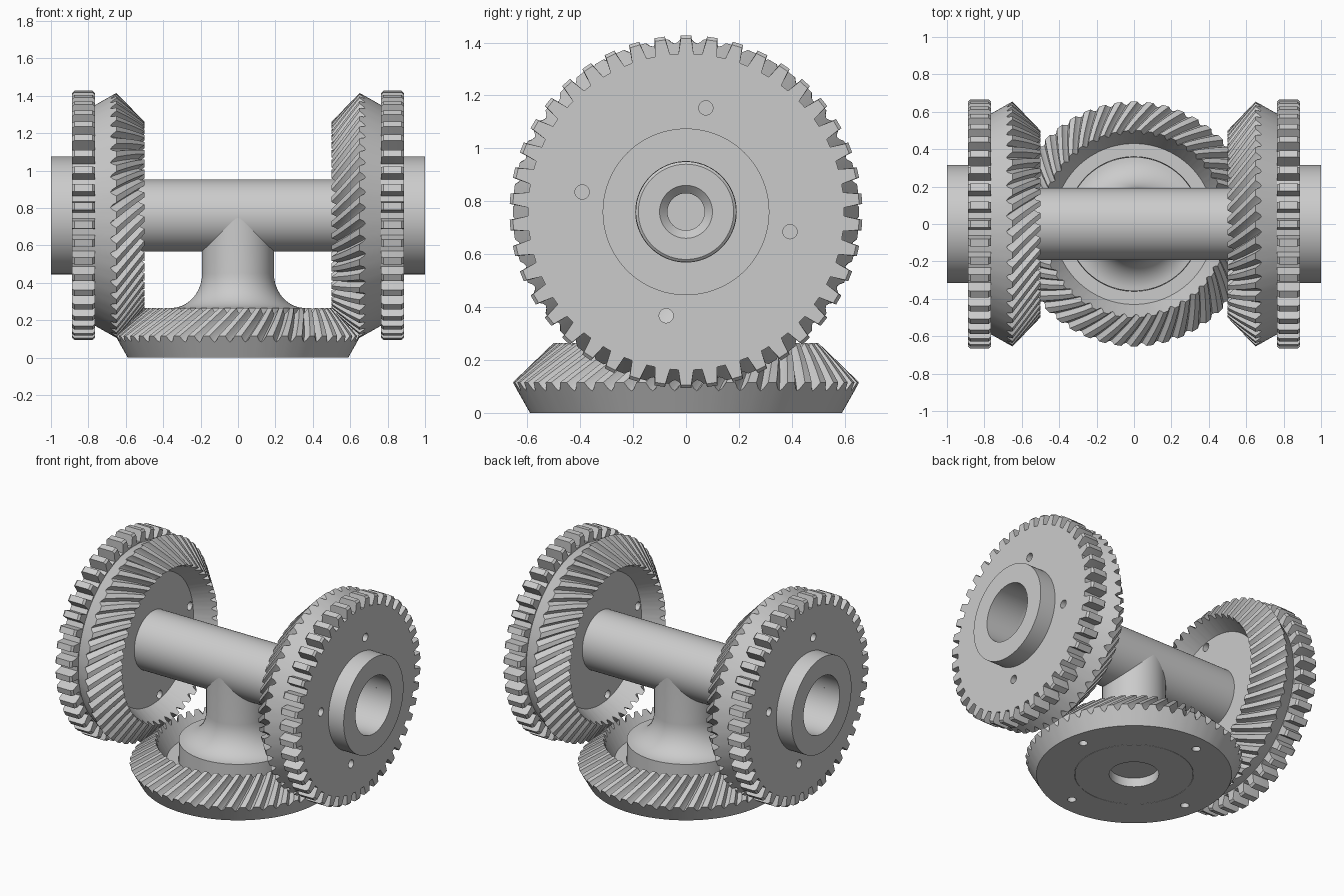
import bpy
import bmesh
from math import pi, cos, sin, radians
from mathutils import Matrix

if "Cube" in bpy.data.objects:
    bpy.data.objects.remove(bpy.data.objects["Cube"])

# One steel grey for everything
steel = bpy.data.materials.new("steel_grey")
steel.use_nodes = True
GREY = (0.6, 0.6, 0.6, 1)
steel.diffuse_color = GREY
steel.node_tree.nodes["Principled BSDF"].inputs["Base Color"].default_value = GREY

# Tooth outlines over one pitch: (fraction of pitch, height from root to tip)
ROUND = [(0, 1)]
SPUR = [(-0.2, 1), (0.2, 1), (0.32, 0), (0.68, 0)]
SPIRAL = [(-0.22, 1), (0.2, 1), (0.35, 0.3), (0.49, 0), (0.63, 0.3)]


def plain(r, z, twist=0):
    """A ring without teeth."""
    return (r, z, r, z, twist)


def revolve(name, rings, count=96, outline=ROUND, closed=True, matrix=Matrix()):
    """Loft rings (tip r, tip z, root r, root z, twist) about the z axis."""
    bm = bmesh.new()
    loops = []
    for tip_r, tip_z, root_r, root_z, twist in rings:
        loop = []
        for i in range(count):
            for frac, h in outline:
                a = (i + frac) * 2 * pi / count + twist
                r = root_r + (tip_r - root_r) * h
                z = root_z + (tip_z - root_z) * h
                loop.append(bm.verts.new((r * cos(a), r * sin(a), z)))
        loops.append(loop)
    n = len(loops[0])
    pairs = list(zip(loops, loops[1:]))
    if closed:
        pairs.append((loops[-1], loops[0]))
    else:
        bm.faces.new(loops[0])
        bm.faces.new(loops[-1])
    for a, b in pairs:
        for i in range(n):
            j = (i + 1) % n
            bm.faces.new((a[i], a[j], b[j], b[i]))
    bmesh.ops.recalc_face_normals(bm, faces=bm.faces)
    mesh = bpy.data.meshes.new(name)
    bm.to_mesh(mesh)
    bm.free()
    mesh.materials.append(steel)
    obj = bpy.data.objects.new(name, mesh)
    bpy.context.collection.objects.link(obj)
    obj.matrix_world = matrix
    return obj


def select(obj):
    bpy.ops.object.select_all(action='DESELECT')
    obj.select_set(True)
    bpy.context.view_layer.objects.active = obj


def drill(obj, radius, low, high):
    """Cut four bolt holes between two local heights."""
    bm = bmesh.new()
    for k in range(4):
        a = radians(10.8 + 90 * k)
        place = Matrix.Translation((radius * cos(a), radius * sin(a), (low + high) / 2))
        bmesh.ops.create_cone(bm, cap_ends=True, segments=20, radius1=0.027,
                              radius2=0.027, depth=high - low, matrix=place)
    mesh = bpy.data.meshes.new("bolt_cutter")
    bm.to_mesh(mesh)
    bm.free()
    cutter = bpy.data.objects.new("bolt_cutter", mesh)
    cutter.hide_render = True
    bpy.context.collection.objects.link(cutter)
    cutter.matrix_world = obj.matrix_world
    mod = obj.modifiers.new("holes", 'BOOLEAN')
    mod.operation = 'DIFFERENCE'
    mod.solver = 'EXACT'
    mod.object = cutter
    select(obj)
    bpy.ops.object.modifier_apply(modifier=mod.name)
    bpy.data.objects.remove(cutter)


def bevel_gear(name, bore, hand, matrix=Matrix()):
    """Spiral bevel gear, base at z = 0, narrowing upward, hollow on top."""
    steps = 6
    spin = 0.22 * hand
    rings = [plain(bore, 0), plain(0.59, 0)]
    for s in range(steps + 1):
        t = s / steps
        r, z = 0.655 - 0.155 * t, 0.115 + 0.15 * t
        rings.append((r, z, r - 0.018, z - 0.032, spin * (0.8 * t + 0.2 * t * t)))
    rings += [plain(0.43, 0.135, spin), plain(bore, 0.135, spin)]
    return revolve(name, rings, 48, SPIRAL, matrix=matrix)


AXLE = 0.76
parts = []

# Side wheels: bevel gear, spur gear and hub, the pair turned half round
side = Matrix.Translation((0.765, 0, AXLE)) @ Matrix.Rotation(-pi / 2, 4, 'Y')
for label, turn in (("left", 0), ("right", pi)):
    m = Matrix.Rotation(turn, 4, 'Z') @ side
    bevel = bevel_gear(label + "_bevel_gear", 0.19, -1, m)
    spur = revolve(label + "_spur_gear", [
        plain(0.19, 0), (0.655, 0, 0.598, 0, 0),
        (0.667, -0.012, 0.598, -0.012, 0), (0.667, -0.11, 0.598, -0.11, 0),
        (0.655, -0.122, 0.598, -0.122, 0), plain(0.19, -0.122)],
        42, SPUR, matrix=m)
    drill(bevel, 0.4, -0.05, 0.2)
    drill(spur, 0.4, -0.2, 0.05)
    hub = revolve(label + "_hub", [
        plain(0.19, -0.12), plain(0.315, -0.12),
        plain(0.315, -0.235), plain(0.19, -0.235)], matrix=m)
    parts += [bevel, spur, hub]

# Bottom bevel gear with blind bolt holes
base = bevel_gear("bottom_bevel_gear", 0.36, 1)
drill(base, 0.485, -0.05, 0.08)
parts.append(base)

# Cross shaft with a chamfered centre hole in each end
end = [(0.07, 0.54), (0.07, 0.61), (0.10, 0.64), (0.18, 0.64), (0.1925, 0.63)]
outline = [plain(r, z) for r, z in end] + [plain(r, -z) for r, z in reversed(end)]
lay = Matrix.Translation((0, 0, AXLE)) @ Matrix.Rotation(pi / 2, 4, 'Y')
parts.append(revolve("cross_shaft", outline, closed=False, matrix=lay))

# Flared pedestal rising from the bottom gear to the shaft
flare = [plain(0.15, 0.06), plain(0.15, 0), plain(0.358, 0)]
for k in range(13):
    a = pi / 2 * (1 - k / 12)
    flare.append(plain(0.358 - 0.166 * cos(a), 0.45 - 0.185 * sin(a)))
flare.append(plain(0.192, AXLE))
parts.append(revolve("pedestal", flare, closed=False))

for obj in parts:
    select(obj)
    bpy.ops.object.shade_smooth_by_angle(angle=radians(28))
